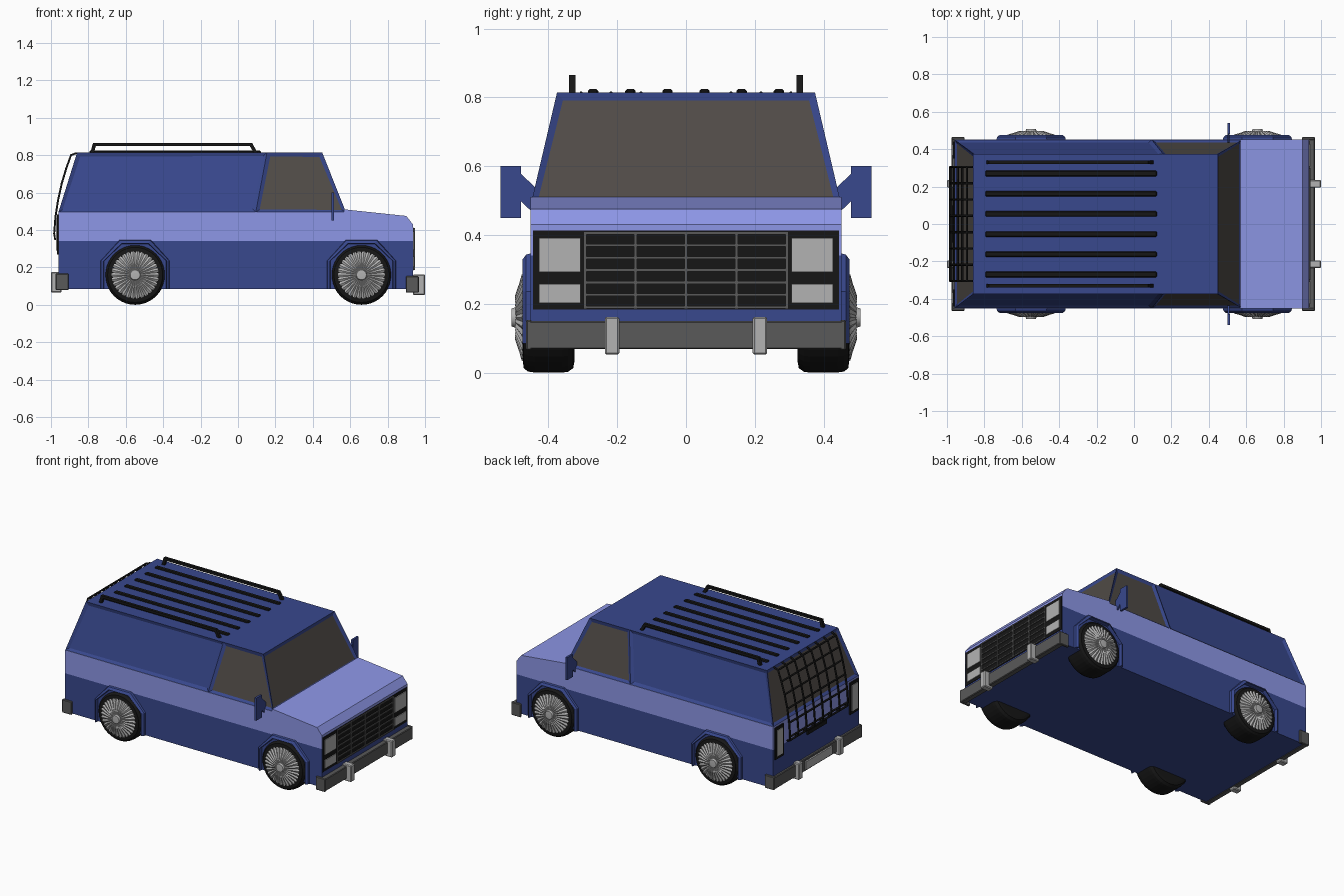
import bpy, bmesh, math
from mathutils import Vector

if "Cube" in bpy.data.objects:
    bpy.data.objects.remove(bpy.data.objects["Cube"])


def material(name, r, g, b):
    m = bpy.data.materials.new(name)
    m.diffuse_color = (r, g, b, 1)
    m.use_nodes = True
    m.node_tree.nodes["Principled BSDF"].inputs["Base Color"].default_value = m.diffuse_color
    return m


BLUE = material("dark_blue", 0.04, 0.065, 0.27)
LIGHT = material("light_blue", 0.27, 0.31, 0.80)
GLASS = material("tinted_glass", 0.08, 0.07, 0.062)
BLACK = material("black", 0.008, 0.008, 0.008)
STEEL = material("dark_steel", 0.1, 0.1, 0.1)
CHROME = material("chrome", 0.45, 0.45, 0.45)


def finish(name, bm, *mats):
    bmesh.ops.recalc_face_normals(bm, faces=bm.faces)
    me = bpy.data.meshes.new(name)
    bm.to_mesh(me)
    bm.free()
    for m in mats:
        me.materials.append(m)
    ob = bpy.data.objects.new(name, me)
    bpy.context.collection.objects.link(ob)
    return ob


def loft(name, rings, mat, closed=False):
    """Skin equal-length rings of points; capped unless the rings form a loop."""
    bm = bmesh.new()
    vs = [[bm.verts.new(p) for p in r] for r in rings]
    n = len(vs[0])
    pairs = list(zip(vs, vs[1:])) + ([(vs[-1], vs[0])] if closed else [])
    for a, b in pairs:
        for i in range(n):
            j = (i + 1) % n
            bm.faces.new((a[i], a[j], b[j], b[i]))
    if not closed:
        bm.faces.new(vs[0])
        bm.faces.new(vs[-1])
    return finish(name, bm, mat)


def prism(name, profile, y0, y1, mat):
    return loft(name, [[(x, y, z) for x, z in profile] for y in (y0, y1)], mat)


def box(name, x, y, z, mat, bevel=0):
    ob = prism(name, [(x[0], z[0]), (x[1], z[0]), (x[1], z[1]), (x[0], z[1])], y[0], y[1], mat)
    if bevel:
        mod = ob.modifiers.new("bevel", "BEVEL")
        mod.width, mod.segments = bevel, 1
    return ob


def tube(name, pts, r, mat):
    cu = bpy.data.curves.new(name, "CURVE")
    cu.dimensions = "3D"
    cu.bevel_depth, cu.bevel_resolution, cu.use_fill_caps = r, 1, True
    sp = cu.splines.new("POLY")
    sp.points.add(len(pts) - 1)
    for p, co in zip(sp.points, pts):
        p.co = (*co, 1)
    cu.materials.append(mat)
    ob = bpy.data.objects.new(name, cu)
    bpy.context.collection.objects.link(ob)
    bpy.ops.object.select_all(action="DESELECT")
    ob.select_set(True)
    bpy.context.view_layer.objects.active = ob
    bpy.ops.object.convert(target="MESH")


# Lower body and light band with bonnet
W = 0.452
box("lower_body", (-0.96, 0.935), (-W, W), (0.085, 0.34), BLUE)
prism("light_band", [(-0.96, 0.34), (0.935, 0.34), (0.935, 0.43), (0.90, 0.475),
                     (0.57, 0.51), (0.565, 0.495), (-0.96, 0.495)], -W, W, LIGHT)

# Cabin with recessed windows and side panels
bm = bmesh.new()
v = {}
for s in (-1, 1):
    for i, (xb, xt) in enumerate([(-0.96, -0.86), (0.095, 0.155), (0.577, 0.45)]):
        v[s, i, 0] = bm.verts.new((xb, s * 0.45, 0.495))
        v[s, i, 1] = bm.verts.new((xt, s * 0.375, 0.815))
panels, glass = [], []
for s in (-1, 1):
    for i in (0, 1):
        f = bm.faces.new((v[s, i, 0], v[s, i + 1, 0], v[s, i + 1, 1], v[s, i, 1]))
        (glass if i else panels).append(f)
for i in (0, 2):
    glass.append(bm.faces.new((v[-1, i, 0], v[1, i, 0], v[1, i, 1], v[-1, i, 1])))
for k in (0, 1):
    for i in (0, 1):
        bm.faces.new((v[-1, i, k], v[-1, i + 1, k], v[1, i + 1, k], v[1, i, k]))
bmesh.ops.recalc_face_normals(bm, faces=bm.faces)
bmesh.ops.inset_individual(bm, faces=glass + panels, thickness=0.027, depth=-0.01)
for f in glass:
    f.material_index = 1
finish("cabin", bm, BLUE, GLASS)

# Wheels, wheel covers and arches
def lathe(name, cx, s, profile, mat, n, ridge=0.0):
    rings = []
    for k, (r, y) in enumerate(profile):
        inner = 0 < k < len(profile) - 3
        rings.append([(cx + r * math.cos(2 * math.pi * i / n),
                       s * (y - (ridge if inner and i % 2 else 0)),
                       0.16 + r * math.sin(2 * math.pi * i / n)) for i in range(n)])
    return loft(name, rings, mat)


TYRE = [(0.13, 0.325), (0.147, 0.328), (0.158, 0.343), (0.16, 0.36),
        (0.16, 0.44), (0.157, 0.46), (0.147, 0.472), (0.125, 0.475)]
COVER = [(0.126, 0.47), (0.126, 0.478), (0.10, 0.485), (0.065, 0.497),
         (0.03, 0.495), (0.026, 0.507), (0.01, 0.508)]


def arch(half, shoulder, top, cx, y):
    pts = [(-half, 0.085), (-half, 0.235), (-shoulder, top),
           (shoulder, top), (half, 0.235), (half, 0.085)]
    return [(cx + x, y, z) for x, z in pts]


for end, cx in (("rear", -0.55), ("front", 0.66)):
    for s in (-1, 1):
        lathe(end + "_tyre", cx, s, TYRE, BLACK, 40)
        lathe(end + "_wheel_cover", cx, s, COVER, CHROME, 60, 0.006)
        rings = [arch(0.186, 0.085, 0.348, cx, s * 0.445), arch(0.182, 0.082, 0.343, cx, s * 0.465),
                 arch(0.168, 0.072, 0.328, cx, s * 0.476), arch(0.165, 0.07, 0.325, cx, s * 0.445)]
        # each arch station becomes a small cross-section swept over the wheel
        loft(end + "_wheel_arch", [list(q) for q in zip(*rings)], BLUE)

# Bumpers with wrapped ends and upright guards
for end, d, z0 in (("front", 1, 0.068), ("rear", -1, 0.082)):
    o = 0 if d > 0 else 0.008
    xs = lambda a, b: tuple(sorted((d * (a + o), d * (b + o))))
    box(end + "_bumper", xs(0.93, 0.967), (-0.46, 0.46), (z0, z0 + 0.082), STEEL, 0.004)
    for s in (-1, 1):
        box(end + "_bumper_end", xs(0.897, 0.967), sorted((s * 0.448, s * 0.465)),
            (z0 - 0.003, z0 + 0.085), STEEL, 0.004)
        box(end + "_bumper_guard", (xs(0.935, 1.0 - o)), sorted((s * 0.194, s * 0.236)),
            (z0 - 0.016, z0 + 0.094), CHROME, 0.005)
box("rear_plate", (-0.985, -0.97), (-0.14, 0.14), (0.095, 0.15), CHROME)

# Grille with slats and lamps
box("grille_panel", (0.93, 0.938), (-0.445, 0.445), (0.183, 0.413), BLACK)
for i in range(7):
    z = 0.19 + i * 0.036
    box("grille_slat", (0.936, 0.944), (-0.297, 0.297), (z - 0.004, z + 0.004), STEEL)
for i in range(-2, 3):
    y = i * 0.147
    box("grille_divider", (0.936, 0.945), (y - 0.004, y + 0.004), (0.185, 0.41), STEEL)
for s in (-1, 1):
    ys = sorted((s * 0.307, s * 0.428))
    box("headlamp", (0.936, 0.943), ys, (0.292, 0.392), CHROME)
    box("indicator_lamp", (0.936, 0.943), ys, (0.202, 0.258), CHROME)
    box("tail_lamp_frame", (-0.968, -0.955), sorted((s * 0.35, s * 0.44)), (0.27, 0.482), BLACK)
    box("tail_lamp", (-0.972, -0.96), sorted((s * 0.365, s * 0.425)), (0.29, 0.462), CHROME)
box("rear_handle", (-0.97, -0.955), (-0.1, 0.1), (0.31, 0.335), BLACK)

# Door mirrors on tapered arms
for s in (-1, 1):
    box("mirror", (0.499, 0.513), sorted((s * 0.48, s * 0.54)), (0.45, 0.60), BLUE)
    arm = [(0.435, 0.535), (0.482, 0.58), (0.482, 0.50), (0.435, 0.455)]
    loft("mirror_arm", [[(x, s * y, z) for y, z in arm] for x in (0.501, 0.511)], BLUE)

# Roof rack: slats and two raised side rails
for y in (-0.27, -0.162, -0.054, 0.054, 0.162, 0.27):
    box("rack_slat", (-0.795, 0.122), (y - 0.015, y + 0.015), (0.81, 0.824), BLACK, 0.005)
RAIL = [(-0.79, 0.812), (-0.775, 0.866), (0.075, 0.866), (0.105, 0.812),
        (0.085, 0.812), (0.063, 0.849), (-0.76, 0.849), (-0.77, 0.812)]
for s in (-1, 1):
    prism("rack_side_rail", RAIL, s * 0.322, s * 0.34, BLACK)

# Curved wire guard over the rear window
GUARD = [(-0.862, 0.812), (-0.893, 0.80), (-0.918, 0.73), (-0.942, 0.65), (-0.962, 0.56),
         (-0.976, 0.47), (-0.983, 0.38), (-0.978, 0.352), (-0.955, 0.348)]
for i in range(8):
    y = -0.305 + i * 0.61 / 7
    tube("guard_upright", [(x, y, z) for x, z in GUARD], 0.006, BLACK)
for x, z in GUARD[1:8]:
    tube("guard_crossbar", [(x, -0.308, z), (x, 0.308, z)], 0.006, BLACK)
